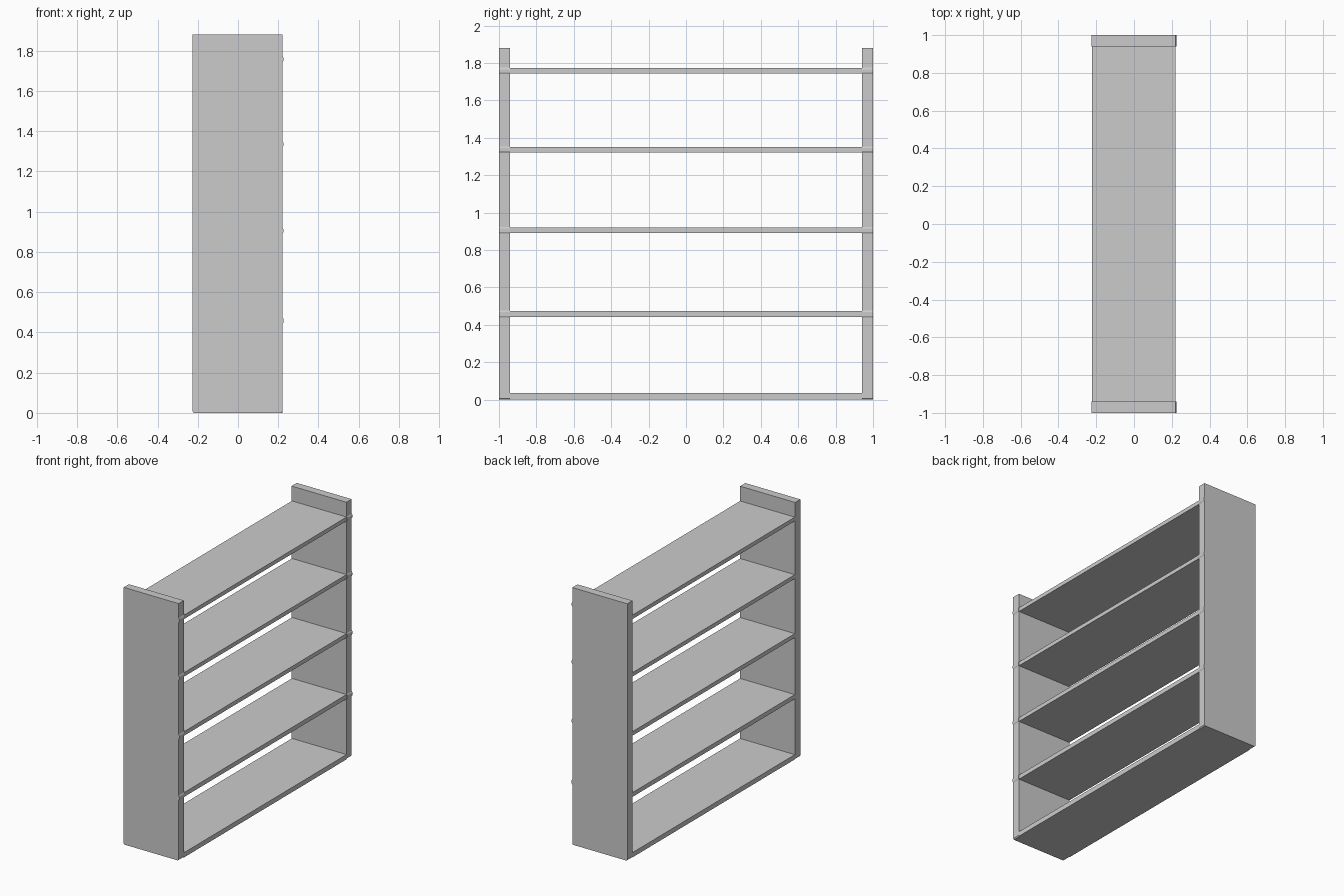
import bpy, bmesh

if "Cube" in bpy.data.objects:
    bpy.data.objects.remove(bpy.data.objects["Cube"])

SHELVES = [(0.0, 0.035), (0.442, 0.474), (0.89, 0.92), (1.322, 1.351), (1.743, 1.772)]
BACK, FRONT, HEIGHT, INNER = -0.225, 0.22, 1.88, 0.94


def extrude_profile(name, profile, y0, y1):
    """Extrude an (x, z) outline along y."""
    bm = bmesh.new()
    face = bm.faces.new([bm.verts.new((x, y0, z)) for x, z in profile])
    new = bmesh.ops.extrude_face_region(bm, geom=[face])["geom"]
    bmesh.ops.translate(bm, vec=(0, y1 - y0, 0),
                        verts=[g for g in new if isinstance(g, bmesh.types.BMVert)])
    bmesh.ops.recalc_face_normals(bm, faces=bm.faces)
    mesh = bpy.data.meshes.new(name)
    bm.to_mesh(mesh)
    bm.free()
    obj = bpy.data.objects.new(name, mesh)
    bpy.context.collection.objects.link(obj)
    return obj


# side panels: chamfered foot and a slight swelling at each raised shelf
c = 0.007
outline = [(BACK, HEIGHT), (BACK, c), (BACK + c, 0), (FRONT - c, 0), (FRONT, c)]
for low, high in SHELVES[1:]:
    outline += [(FRONT, low - 0.003), (FRONT + 0.005, low + 0.006),
                (FRONT + 0.005, high - 0.006), (FRONT, high + 0.003)]
outline.append((FRONT, HEIGHT))
for side, label in ((-1, "left"), (1, "right")):
    extrude_profile("side_panel_" + label, outline, side * INNER, side * 1.0)

# shelves between the panels
for i, (low, high) in enumerate(SHELVES):
    extrude_profile(f"shelf_{i + 1}",
                    [(-0.222, low), (0.22, low), (0.22, high), (-0.222, high)],
                    -INNER, INNER)
